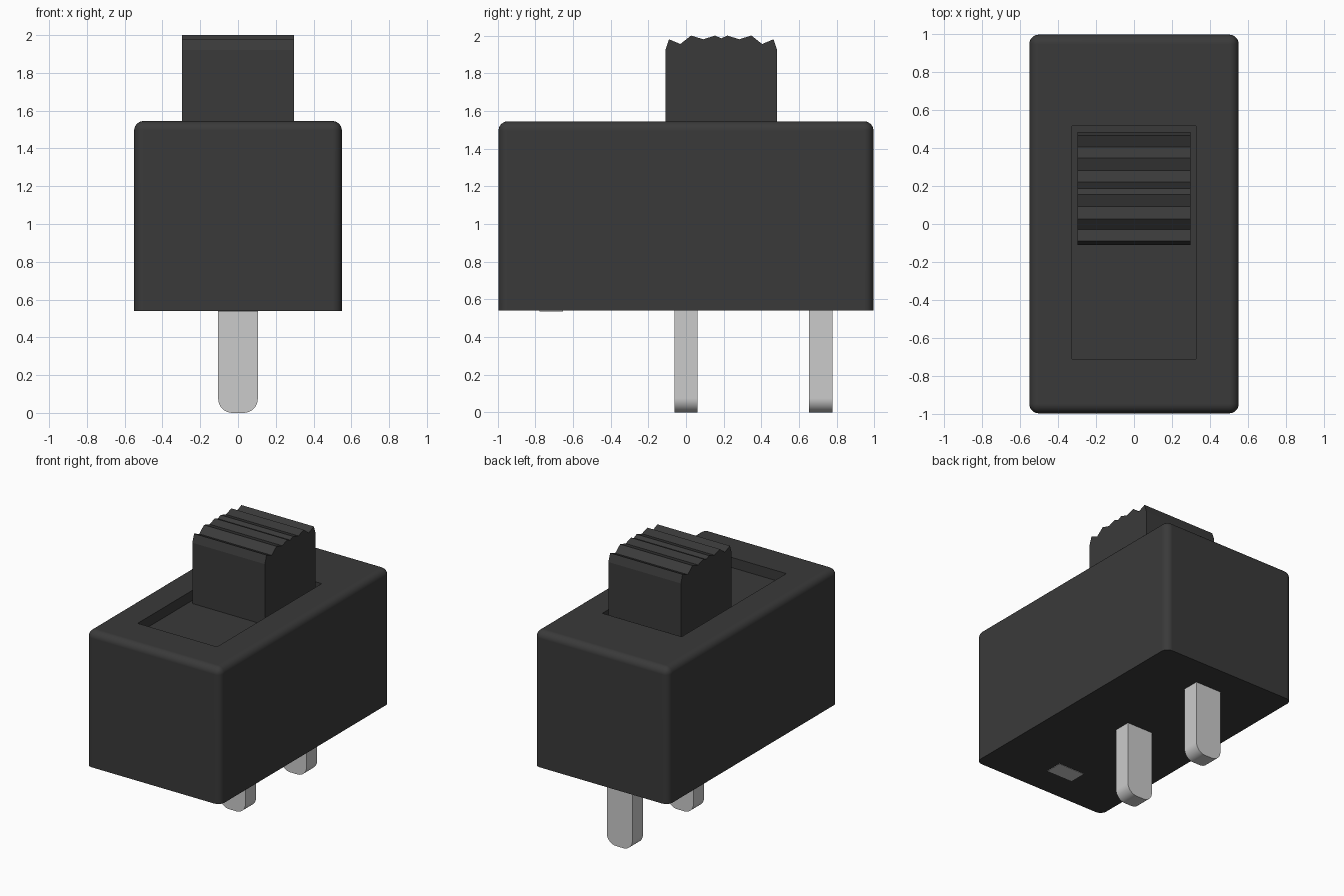
import bpy, bmesh, math

if "Cube" in bpy.data.objects:
    bpy.data.objects.remove(bpy.data.objects["Cube"])

dark = bpy.data.materials.new("dark_plastic")
dark.diffuse_color = (0.042, 0.042, 0.042, 1)
dark.use_nodes = True
dark.node_tree.nodes["Principled BSDF"].inputs["Base Color"].default_value = dark.diffuse_color


def finish(name, bm, mat=None, smooth=False):
    bmesh.ops.recalc_face_normals(bm, faces=bm.faces[:])
    me = bpy.data.meshes.new(name)
    for f in bm.faces:
        f.smooth = smooth
    bm.to_mesh(me)
    bm.free()
    if mat:
        me.materials.append(mat)
    ob = bpy.data.objects.new(name, me)
    bpy.context.collection.objects.link(ob)
    if smooth:
        me.set_sharp_from_angle(angle=math.radians(30))
        wn = ob.modifiers.new("even_normals", 'WEIGHTED_NORMAL')
        wn.keep_sharp = True
    return ob


def box(x0, x1, y0, y1, z0, z1):
    bm = bmesh.new()
    bmesh.ops.create_cube(bm, size=1)
    for v in bm.verts:
        v.co = (x1 if v.co.x > 0 else x0,
                y1 if v.co.y > 0 else y0,
                z1 if v.co.z > 0 else z0)
    return bm


def bevel(bm, test, radius, segments):
    edges = [e for e in bm.edges if test(e.verts[0].co, e.verts[1].co)]
    bmesh.ops.bevel(bm, geom=edges, offset=radius, segments=segments,
                    profile=0.5, affect='EDGES', clamp_overlap=True)


BASE, TOP, FLOOR = 0.54, 1.545, 1.47

# Housing: rounded sides and top, sharp bottom rim, sunken slot in the top
bm = box(-0.55, 0.55, -0.995, 0.995, BASE, TOP)
bevel(bm, lambda a, b: max(a.z, b.z) > 1, 0.05, 6)
top = max((f for f in bm.faces if f.normal.z > 0.99), key=lambda f: f.calc_area())
bmesh.ops.inset_individual(bm, faces=[top], thickness=0.1)
for v in top.verts:
    v.co.x = math.copysign(0.325, v.co.x)
    v.co.y = 0.515 if v.co.y > 0 else -0.71
ext = bmesh.ops.extrude_face_region(bm, geom=[top])
for v in ext["geom"]:
    if isinstance(v, bmesh.types.BMVert):
        v.co.z = FLOOR
if top.is_valid:
    bmesh.ops.delete(bm, geom=[top], context='FACES_ONLY')
finish("housing", bm, dark, True)

# Slider knob: half of the ridged grip profile, mirrored and extruded across x
MID = 0.187
half = [(-0.297, FLOOR), (-0.297, 1.92), (-0.277, 1.98), (-0.217, 1.955),
        (-0.16, 2.0), (-0.095, 1.98), (-0.033, 2.0)]
profile = half + [(0, 1.985)] + [(-y, z) for y, z in reversed(half)]
bm = bmesh.new()
face = bm.faces.new([bm.verts.new((-0.297, MID + y, z)) for y, z in profile])
ext = bmesh.ops.extrude_face_region(bm, geom=[face])
bmesh.ops.translate(bm, vec=(0.594, 0, 0),
                    verts=[g for g in ext["geom"] if isinstance(g, bmesh.types.BMVert)])
finish("slider_knob", bm, dark)

# Two contact pins with rounded lower corners
for name, y in (("centre_pin", 0.0), ("rear_pin", 0.715)):
    bm = box(-0.105, 0.105, y - 0.062, y + 0.062, 0, BASE + 0.01)
    bevel(bm, lambda a, b: max(a.z, b.z) < 0.01 and abs(a.x - b.x) < 0.01, 0.075, 8)
    finish(name, bm, None, True)

# Trimmed third contact, flush with the underside
finish("front_contact", box(-0.105, 0.105, -0.777, -0.653, BASE - 0.003, BASE + 0.01))
